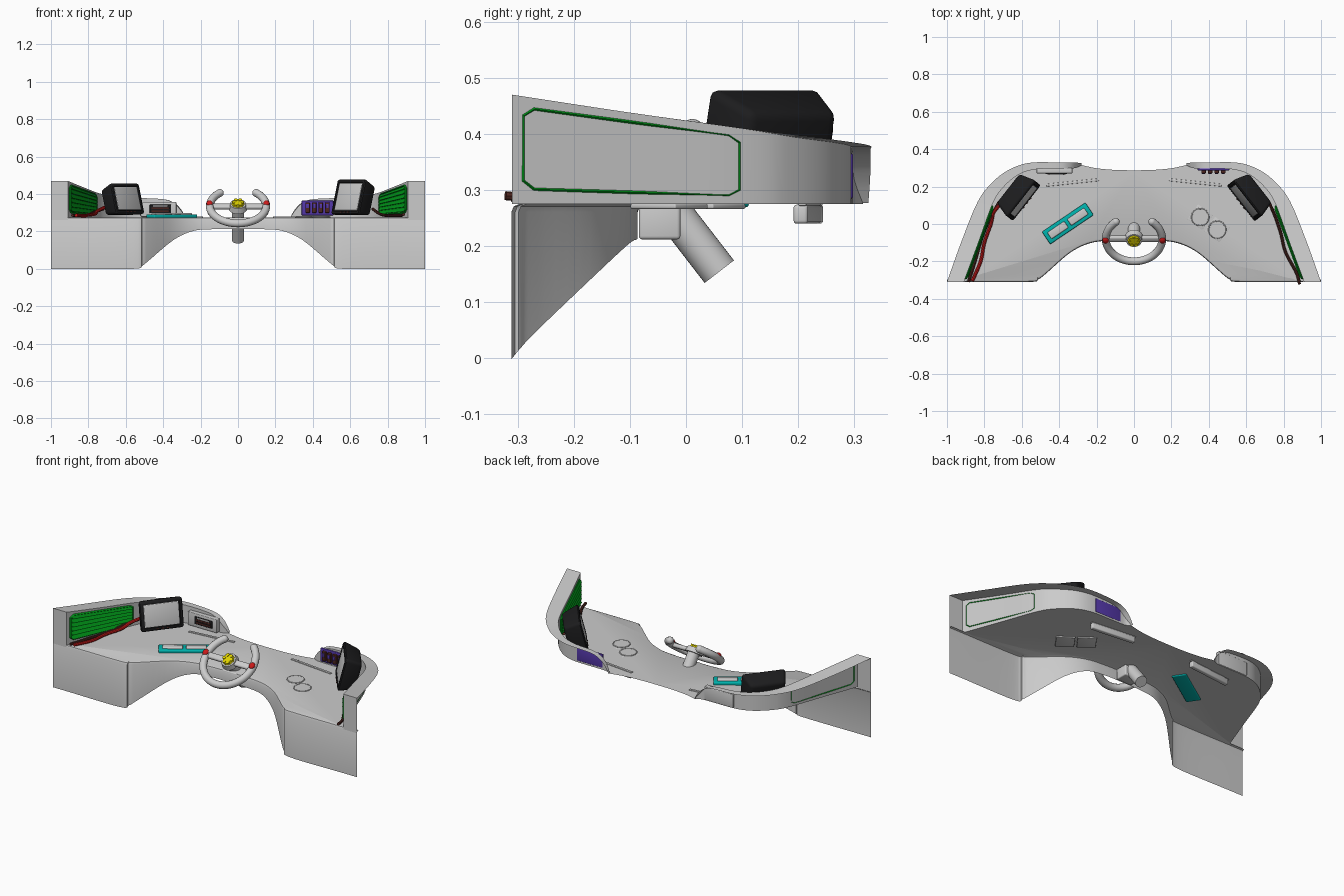
import bpy, bmesh
from math import radians, sin, cos, pi
from mathutils import Vector, Matrix

if "Cube" in bpy.data.objects:
    bpy.data.objects.remove(bpy.data.objects["Cube"])

COL = {"black": (.012, .012, .013, 1), "green": (.0, .33, .01, 1), "red": (.6, .01, .01, 1),
       "teal": (.0, .45, .42, 1), "yellow": (.75, .65, .0, 1), "purple": (.09, .04, .4, 1),
       "brown": (.08, .02, .015, 1)}
MATS = {}
T = Matrix.Translation
DESK = .275


def paint(ob, color):
    if color:
        if color not in MATS:
            MATS[color] = bpy.data.materials.new(color)
            MATS[color].diffuse_color = COL[color]
        ob.data.materials.append(MATS[color])


def finish(name, bm, mat=None, color=None):
    me = bpy.data.meshes.new(name)
    bm.to_mesh(me)
    bm.free()
    ob = bpy.data.objects.new(name, me)
    bpy.context.collection.objects.link(ob)
    if mat is not None:
        ob.matrix_world = mat
    paint(ob, color)
    return ob


def box(name, mat, size, color=None, bevel=0, taper=1, recess=0):
    bm = bmesh.new()
    bmesh.ops.create_cube(bm, size=1)
    for v in bm.verts:
        k = taper if v.co.y > 0 else 1
        v.co = Vector((v.co.x * size[0] * k, v.co.y * size[1], v.co.z * size[2] * k))
    if bevel:
        bmesh.ops.bevel(bm, geom=bm.edges[:], offset=bevel, segments=3, profile=.5, affect='EDGES')
    if recess:
        bm.normal_update()
        f = max((f for f in bm.faces if f.normal.y < -.95), key=lambda f: f.calc_area())
        bmesh.ops.inset_region(bm, faces=[f], thickness=.006, depth=0)
        bmesh.ops.inset_region(bm, faces=[f], thickness=.002, depth=-recess)
    return finish(name, bm, mat, color)


def cyl(name, mat, r, depth, color=None, segs=32, r2=None):
    bm = bmesh.new()
    bmesh.ops.create_cone(bm, cap_ends=True, segments=segs, radius1=r,
                          radius2=r if r2 is None else r2, depth=depth)
    return finish(name, bm, mat, color)


def tube(name, pts, r, color=None, cyclic=False, mat=None, res=2):
    cu = bpy.data.curves.new(name, 'CURVE')
    cu.dimensions = '3D'
    cu.bevel_depth, cu.bevel_resolution, cu.use_fill_caps = r, res, True
    sp = cu.splines.new('POLY')
    sp.points.add(len(pts) - 1)
    for p, c in zip(sp.points, pts):
        p.co = (*c, 1)
    sp.use_cyclic_u = cyclic
    ob = bpy.data.objects.new(name, cu)
    bpy.context.collection.objects.link(ob)
    if mat is not None:
        ob.matrix_world = mat
    paint(ob, color)
    return ob


def smooth(pts, n=6):
    """Catmull-Rom sampling of points of any dimension."""
    P = [pts[0]] + list(pts) + [pts[-1]]
    out = []
    for i in range(1, len(P) - 2):
        for k in range(n):
            t = k / n
            out.append(tuple(.5 * (2 * b + (c - a) * t + (2 * a - 5 * b + 4 * c - d) * t * t
                                   + (3 * b - a - 3 * c + d) * t ** 3)
                             for a, b, c, d in zip(P[i - 1], P[i], P[i + 1], P[i + 2])))
    return out + [tuple(pts[-1])]


# Dashboard shell: half sheet (skirt, desk, wall, top flange), mirrored
front = smooth([(-1, -.31, 0), (-.91, -.31, 0), (-.56, -.31, 0), (-.51, -.295, .018), (-.47, -.265, .05),
                (-.343, -.155, .155), (-.236, -.103, .203), (-.12, -.088, .212), (0, -.086, .212)])
wall = smooth([(-.91, -.31, -1, -.31, .47), (-.832, -.1, -.925, -.1, .438), (-.755, .11, -.835, .12, .408),
               (-.70, .195, -.75, .23, .394), (-.62, .262, -.655, .297, .385), (-.53, .292, -.55, .328, .379),
               (-.40, .296, -.40, .329, .372), (-.345, .297, -.34, .329, .352), (-.31, .30, -.305, .328, .318),
               (-.28, .315, -.28, .325, .277)])
back = smooth([(-.28, .315), (-.2, .298), (-.1, .289), (0, .287)])
bm = bmesh.new()


def ribbon(rows):
    grid = [[bm.verts.new(c) for c in row] for row in rows]
    for a, b in zip(grid, grid[1:]):
        for i in range(len(a) - 1):
            bm.faces.new((a[i], a[i + 1], b[i + 1], b[i]))


ribbon([[(x, y, z) for x, y, z in front]] +
       [[(x, y + dy, DESK - dz) for x, y, z in front] for dy, dz in ((0, .014), (.004, .004), (.014, 0))])
ribbon([[(w[0], w[1], DESK) for w in wall], [(w[0], w[1], w[4]) for w in wall]])
ribbon([[(w[0], w[1], w[4]) for w in wall], [(w[2], w[3], w[4]) for w in wall]])
ribbon([[(-1, -.31, .261), (-.91, -.31, .261)], [(-1, -.31, .47), (-.91, -.31, .47)]])
outline = [(x, y + .014) for x, y, z in front[6:]] + back[::-1] + [w[:2] for w in wall[-2::-1]]
bm.faces.new([bm.verts.new((*p, DESK)) for p in outline])
bmesh.ops.remove_doubles(bm, verts=bm.verts[:], dist=.0005)
bmesh.ops.recalc_face_normals(bm, faces=bm.faces[:])
shell = finish("dashboard_shell", bm)
m = shell.modifiers.new("mirror", 'MIRROR')
m.use_clip = True

for s, side in ((-1, "left"), (1, "right")):
    # Green side vent: frame through the wall, back plate and slats
    def on_wall(t, h, off=0):
        """t along the vent, h up the vent, off towards the driver."""
        x, y = .902 - .142 * t, -.29 + .385 * t
        lo, hi = .302 - .012 * t, .447 - .052 * t
        return (s * (x - off * .94), y - off * .34, lo + (hi - lo) * h)
    ring = [(.05, 0), (.95, 0), (1, .1), (1, .9), (.95, 1), (.05, 1), (0, .9), (0, .1)]
    tube(side + "_vent_frame", [on_wall(t, h, .003) for t, h in ring], .006, "green", True, res=0)
    bm = bmesh.new()
    bm.faces.new([bm.verts.new(on_wall(t, h, .004)) for t, h in ring])
    for k in range(6):
        a = [(.02, k / 6 + .03, .014), (.98, k / 6 + .03, .014), (.98, k / 6 + .15, .005), (.02, k / 6 + .15, .005)]
        b = [(.02, k / 6 + .03, .005), (.98, k / 6 + .03, .005)]
        top = [bm.verts.new(on_wall(*p)) for p in a]
        low = [bm.verts.new(on_wall(*p)) for p in b]
        bm.faces.new(top)
        bm.faces.new((top[1], top[0], low[0], low[1]))
    finish(side + "_vent_slats", bm, color="green")

    # Monitor with tapered housing and recessed screen
    h, zc = ((.175, .365), (.2, .374))[s > 0]
    M = T((s * .625, .152, zc)) @ Matrix.Rotation(-s * radians(52), 4, 'Z') @ Matrix.Rotation(radians(-14), 4, 'X')
    box(side + "_monitor_housing", M, (.25, .1, h), "black", .016, .78, .007)
    box(side + "_monitor_screen", M @ T((0, -.043, 0)), (.196, .008, h - .05), None, .002)
    for k in range(3):
        box(side + "_monitor_button", M @ T((-.03 + .03 * k, -.05, -h / 2 + .014)), (.012, .004, .005), "brown")

    # Defroster slot with duct below the desk
    R = T((s * .328, .222, 0)) @ Matrix.Rotation(-s * radians(6), 4, 'Z')
    box(side + "_defroster_trim", R @ T((0, 0, DESK + .001)), (.28, .014, .008), None, .002)
    box(side + "_defroster_duct", R @ T((0, -.004, .257)), (.27, .026, .034), None, .006)

# Cup holders
for x, y in ((.354, .037), (.445, -.03)):
    C = T((x, y, DESK)) @ Matrix.Rotation(radians(-36), 4, 'Z')
    box("cup_holder_base", C @ T((0, 0, -.004)), (.1, .1, .009), None, .003)
    cyl("cup_holder_disc", C @ T((0, 0, .001)), .043, .006)
    tube("cup_holder_rim", [(.045 * cos(a * pi / 18), .045 * sin(a * pi / 18), .002) for a in range(36)],
         .004, None, True, C)

# Teal switch panel with two pale rockers
P = T((-.354, .003, DESK)) @ Matrix.Rotation(radians(34), 4, 'Z')
box("switch_panel", P @ T((0, 0, .005)), (.28, .08, .022), "teal", .006)
for k in (-1, 1):
    box("switch_rocker", P @ T((k * .064, 0, .016)), (.11, .042, .014), None, .0065)

# Left pod: radio console
box("radio_console", T((-.425, .285, .318)), (.19, .03, .08), None, .004)
box("radio_opening", T((-.415, .269, .32)), (.115, .006, .045), "black", .002)
for z in (.308, .324):
    box("radio_slot", T((-.415, .266, z)), (.095, .005, .009), "brown", .002)
box("radio_key", T((-.415, .265, .336)), (.08, .006, .008), None, .002)

# Right pod: purple button panel
box("button_panel", T((.425, .292, .325)), (.17, .012, .08), "purple", .004)
for k in range(4):
    box("panel_button", T((.372 + .035 * k, .282, .327)), (.024, .022, .055), "brown", .003)
    box("panel_button_cap", T((.372 + .035 * k, .27, .335)), (.016, .006, .022), "purple", .002)

# Steering wheel on its tilted column
n, u = Vector((0, -.61, .79)).normalized(), Vector((0, .79, .61)).normalized()
W = T((0, -.08, .335)) @ Matrix((Vector((1, 0, 0)), u, n)).transposed().to_4x4()
arc = [radians(130 + 280 * k / 48) for k in range(49)]
rim = [(.151 * cos(a), .151 * sin(a), 0) for a in arc]
tube("wheel_rim", rim, .021, None, False, W, 4)
for p in (rim[0], rim[-1]):
    bm = bmesh.new()
    bmesh.ops.create_uvsphere(bm, u_segments=20, v_segments=12, radius=.021)
    finish("wheel_rim_end", bm, W @ T(p))
box("wheel_spokes", W @ T((0, 0, -.002)), (.29, .036, .024), None, .01)
cyl("wheel_hub", W @ T((0, 0, 0)), .05, .03, None, 32, .042)
cyl("wheel_badge", W @ T((0, 0, .019)), .036, .012, "yellow", 8, .03)
for a in range(6):
    cyl("wheel_badge_stud", W @ T((.024 * cos(a * pi / 3), .024 * sin(a * pi / 3), .025)), .009, .008, "yellow", 12)
for k in (-1, 1):
    bm = bmesh.new()
    bmesh.ops.create_uvsphere(bm, u_segments=16, v_segments=10, radius=1,
                              matrix=Matrix.Diagonal((.017, .02, .012, 1)))
    finish("wheel_thumb_button", bm, W @ T((k * .152, .004, .016)), "red")
cyl("steering_column", W @ T((0, 0, -.116)), .033, .224)
box("column_mount", T((0, -.047, .243)), (.1, .074, .062), None, .006)

# Cables along the side walls
tube("left_red_cable", smooth([(-.865, -.305, .286), (-.82, -.2, .284), (-.8, -.1, .288), (-.765, 0, .293),
                               (-.75, .06, .31), (-.71, .11, .33)]), .009, "red")
tube("left_dark_cable", smooth([(-.885, -.31, .286), (-.85, -.2, .286), (-.815, -.08, .286), (-.775, .02, .3),
                                (-.72, .12, .32)]), .008, "brown")
tube("right_dark_cable", smooth([(.885, -.322, .29), (.868, -.26, .285), (.81, -.15, .284), (.785, -.05, .286),
                                 (.755, .04, .295), (.72, .12, .32)]), .008, "brown")

# Curves to meshes, smooth shading with sharp edges kept
bpy.ops.object.select_all(action='DESELECT')
for ob in bpy.data.objects:
    if ob.type == 'CURVE':
        ob.select_set(True)
        bpy.context.view_layer.objects.active = ob
bpy.ops.object.convert(target='MESH')
bpy.ops.object.select_all(action='SELECT')
bpy.context.view_layer.objects.active = shell
bpy.ops.object.shade_smooth_by_angle(angle=radians(35))

for m in bpy.data.materials:
    if m.users and not m.is_grease_pencil:
        m.use_nodes = True
        m.node_tree.nodes["Principled BSDF"].inputs["Base Color"].default_value = m.diffuse_color
